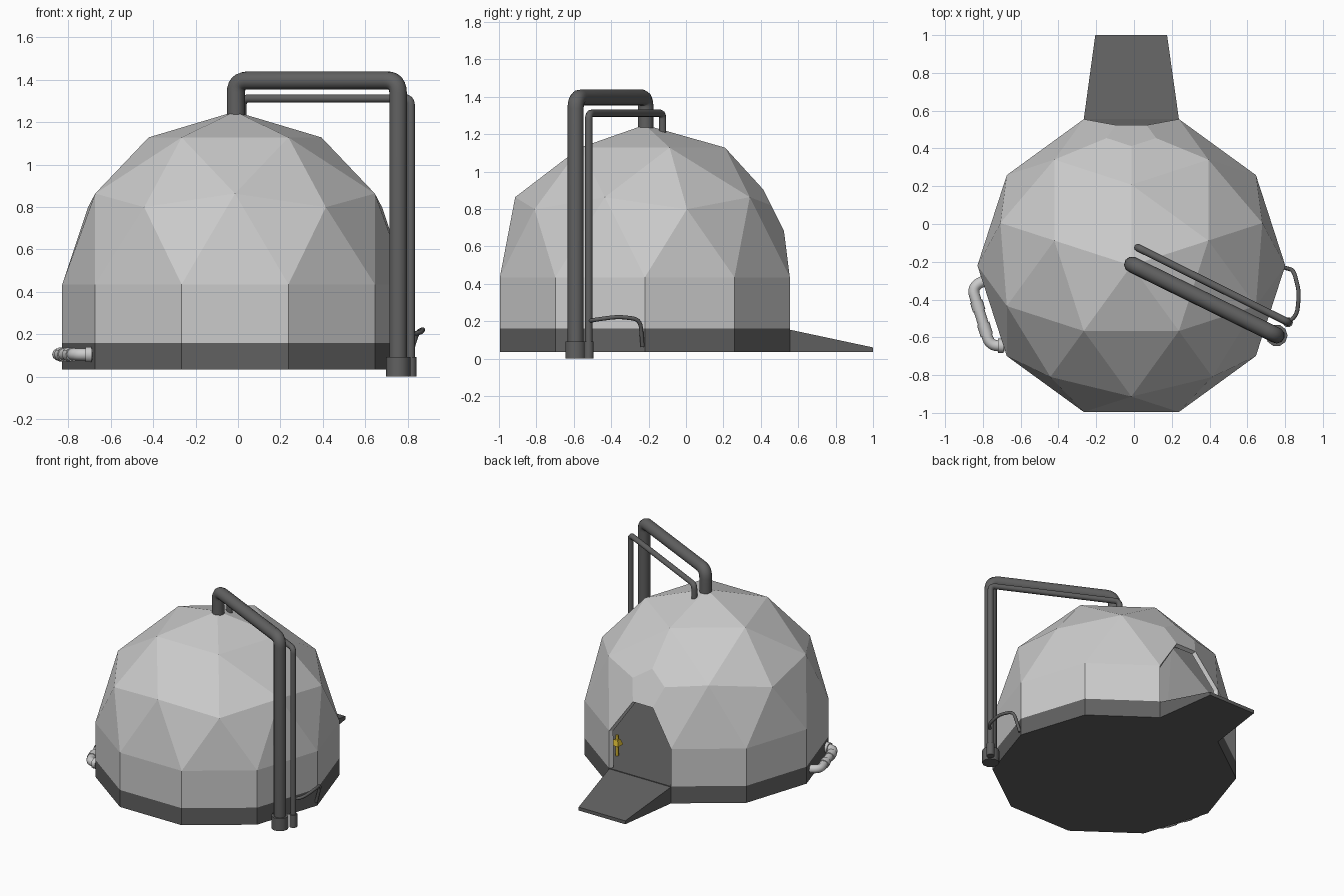
import bpy, bmesh, math
from mathutils import Vector, Matrix

if "Cube" in bpy.data.objects:
    bpy.data.objects.remove(bpy.data.objects["Cube"])

CX, CY, R = -0.014, -0.22, 0.815      # dome centre and radius
FLOOR, SPRING, BOTTOM = 0.16, 0.435, 0.035


def material(name, rgb):
    m = bpy.data.materials.new(name)
    m.diffuse_color = (*rgb, 1)
    m.use_nodes = True
    m.node_tree.nodes["Principled BSDF"].inputs["Base Color"].default_value = m.diffuse_color
    return m


DARK = material("dark_grey", (0.12, 0.12, 0.12))
GOLD = material("gold", (0.6, 0.42, 0.03))


def add_mesh(name, bm, mat=None):
    bmesh.ops.recalc_face_normals(bm, faces=bm.faces[:])
    me = bpy.data.meshes.new(name)
    bm.to_mesh(me)
    bm.free()
    ob = bpy.data.objects.new(name, me)
    bpy.context.collection.objects.link(ob)
    if mat:
        me.materials.append(mat)
    return ob


def prism(name, low, high, mat=None):
    """Solid between two matching rings of points."""
    bm = bmesh.new()
    a = [bm.verts.new(p) for p in low]
    b = [bm.verts.new(p) for p in high]
    bm.faces.new(a)
    bm.faces.new(b)
    n = len(a)
    for i in range(n):
        j = (i + 1) % n
        bm.faces.new((a[i], a[j], b[j], b[i]))
    return add_mesh(name, bm, mat)


def pipe(name, pts, radius, bend=0.0, mat=None):
    """Round tube along a path, with rounded corners."""
    pts = [Vector(p) for p in pts]
    path = [pts[0]]
    for p, c, n in zip(pts, pts[1:], pts[2:]):
        a = c + (p - c).normalized() * bend
        b = c + (n - c).normalized() * bend
        steps = 6 if bend else 0
        path += [a * (1 - t) ** 2 + c * 2 * t * (1 - t) + b * t * t
                 for t in (k / steps for k in range(steps + 1))] if bend else [c]
    path.append(pts[-1])
    cu = bpy.data.curves.new(name, 'CURVE')
    cu.dimensions = '3D'
    cu.bevel_depth = radius
    cu.bevel_resolution = 3
    cu.use_fill_caps = True
    sp = cu.splines.new('POLY')
    sp.points.add(len(path) - 1)
    for q, p in zip(sp.points, path):
        q.co = (*p, 1)
    ob = bpy.data.objects.new(name, cu)
    bpy.context.collection.objects.link(ob)
    if mat:
        cu.materials.append(mat)
    bpy.ops.object.select_all(action='DESELECT')
    ob.select_set(True)
    bpy.context.view_layer.objects.active = ob
    bpy.ops.object.convert(target='MESH')
    bpy.ops.object.shade_smooth_by_angle(angle=math.radians(40))
    return ob


# Geodesic dome: upper half of an icosphere, one node cut flat above the doorway
bm = bmesh.new()
bmesh.ops.create_icosphere(bm, subdivisions=2, radius=1,
                           matrix=Matrix.Rotation(math.pi / 2, 4, 'Z'))
bmesh.ops.delete(bm, geom=[v for v in bm.verts if v.co.z < -0.05], context='VERTS')
node = max((v for v in bm.verts if abs(v.co.x) < 0.01 and 0.4 < v.co.z < 0.56),
           key=lambda v: v.co.y).co.normalized()
cut = bmesh.ops.bisect_plane(bm, geom=bm.verts[:] + bm.edges[:] + bm.faces[:],
                             plane_co=node * 0.952, plane_no=node, clear_outer=True)
edges = [e for e in cut['geom_cut'] if isinstance(e, bmesh.types.BMEdge)]
bmesh.ops.edgeloop_fill(bm, edges=edges)

# Doorway opening at the back, then the straight wall below the dome
door = [f for f in bm.faces
        if f.calc_center_median().y > 0.7 and abs(f.calc_center_median().x) < 0.05
        and f.calc_center_median().z < 0.3]
bmesh.ops.delete(bm, geom=door, context='FACES')
rim = [e for e in bm.edges if all(abs(v.co.z) < 0.01 for v in e.verts)
       and not (e.verts[0].co.y > 0.9 and e.verts[1].co.y > 0.9)]
ext = bmesh.ops.extrude_edge_only(bm, edges=rim)
for v in ext['geom']:
    if isinstance(v, bmesh.types.BMVert):
        v.co.z = (FLOOR - SPRING) / R
bmesh.ops.transform(bm, verts=bm.verts[:],
                    matrix=Matrix.Translation((CX, CY, SPRING)) @ Matrix.Scale(R, 4))
dome = add_mesh("dome_shell", bm)
top = max(dome.data.polygons, key=lambda f: f.center.z)
mod = dome.modifiers.new("thickness", 'SOLIDIFY')
mod.thickness = 0.03
mod.offset = -1 if top.normal.z > 0 else 1

# Ten-sided base slab, also the floor
ring = [(CX + R * math.cos(math.radians(36 * i)), CY + R * math.sin(math.radians(36 * i)))
        for i in range(10)]
prism("base_slab", [(x, y, BOTTOM) for x, y in ring], [(x, y, FLOOR) for x, y in ring], DARK)

# Entrance ramp
(xr, yb), (xl, _) = ring[2], ring[3]
plan = [(xl, yb), (xr, yb), (0.175, 1.0), (-0.205, 1.0)]
prism("entrance_ramp", [(x, y, BOTTOM) for x, y in plan],
      [(x, y, z) for (x, y), z in zip(plan, (0.155, 0.155, 0.06, 0.06))], DARK)

# Roof pipes running over the side to the ground, each with a foot collar
for name, start, end, height, r, collar, bend in (
        ("large", (-0.01, -0.215, 1.20), (0.755, -0.59), 1.397, 0.043, 0.058, 0.06),
        ("small", (0.02, -0.125, 1.19), (0.815, -0.52), 1.312, 0.02, 0.027, 0.035)):
    x, y = end
    pipe(name + "_roof_pipe", [start, (*start[:2], height), (x, y, height), (x, y, 0.005)],
         r, bend, DARK)
    pipe(name + "_pipe_collar", [(x, y, 0), (x, y, 0.092)], collar, 0, DARK)

# Thin side hose
pipe("side_hose", [(0.81, -0.52, 0.2), (0.862, -0.49, 0.208), (0.875, -0.36, 0.225),
                   (0.845, -0.245, 0.21), (0.80, -0.232, 0.065)], 0.011, 0.045, DARK)

# Left service pipe with couplings
a, b = Vector((-0.858, -0.335, 0.105)), Vector((-0.762, -0.645, 0.105))
pipe("service_pipe", [(-0.785, -0.295, 0.105), a, b, (-0.685, -0.645, 0.105)], 0.029, 0.045)
for i, (s, t) in enumerate(((0.24, 0.4), (0.62, 0.82))):
    pipe(f"service_coupling_{i}", [a.lerp(b, s), a.lerp(b, t)], 0.034)
pipe("service_flange", [(-0.72, -0.645, 0.105), (-0.69, -0.645, 0.105)], 0.038)

# Small gold control stand inside the doorway
pipe("control_post", [(0.31, 0.36, FLOOR), (0.31, 0.36, 0.31)], 0.012, 0, GOLD)
box = [(0.28, 0.33), (0.34, 0.33), (0.34, 0.39), (0.28, 0.39)]
prism("control_panel", [(x, y, 0.24) for x, y in box],
      [(x * 0.5 + 0.155, y * 0.5 + 0.18, 0.28) for x, y in box], GOLD)
